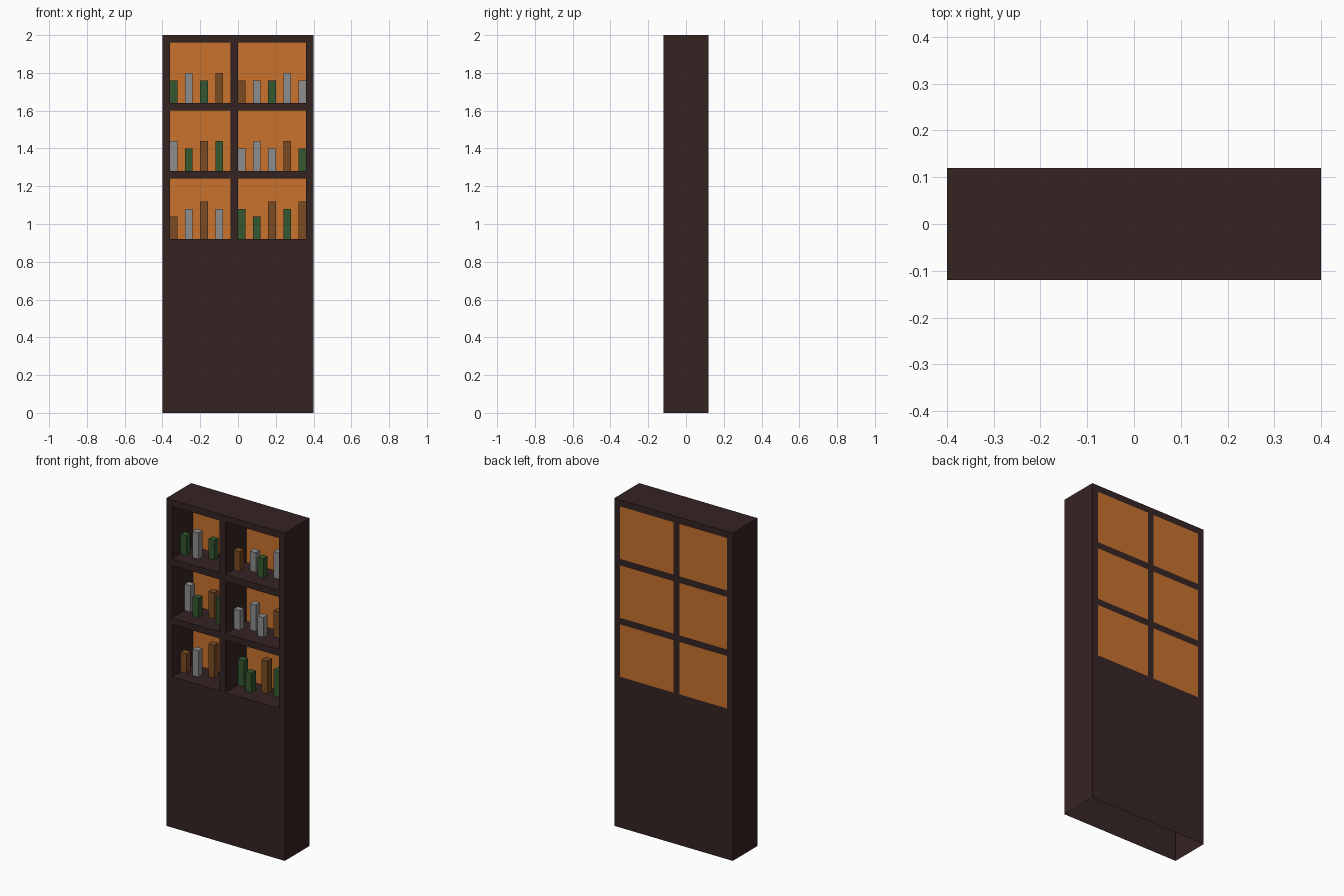
import bpy, bmesh

if "Cube" in bpy.data.objects:
    bpy.data.objects.remove(bpy.data.objects["Cube"])


def material(name, rgb):
    lin = [(c / 255 / 12.92) if c < 10 else ((c / 255 + 0.055) / 1.055) ** 2.4 for c in rgb]
    m = bpy.data.materials.new(name)
    m.diffuse_color = (*lin, 1)
    m.use_nodes = True
    m.node_tree.nodes["Principled BSDF"].inputs["Base Color"].default_value = m.diffuse_color
    return m


DARK = material("dark wood", (54, 36, 36))
ORANGE = material("orange back panel", (202, 115, 45))
BOOK_MATS = {
    "g": ("green", material("green cover", (51, 88, 48))),
    "s": ("grey", material("grey cover", (141, 141, 141))),
    "b": ("brown", material("brown cover", (123, 75, 35))),
}

X0, X1, Y0, Y1, TOP = -0.4, 0.4, -0.12, 0.12, 2.0
PANEL_Y = 0.08                                   # inner face of the back panels
COLS = [(-0.36, -0.04), (0.0, 0.36)]
ROWS = [(1.64, 1.96), (1.28, 1.60), (0.92, 1.24)]  # top row first


def finish(bm, name, mats):
    me = bpy.data.meshes.new(name)
    bm.to_mesh(me)
    bm.free()
    for m in mats:
        me.materials.append(m)
    ob = bpy.data.objects.new(name, me)
    bpy.context.collection.objects.link(ob)
    return ob


def quad(bm, pts, mat=0):
    bm.faces.new([bm.verts.new(p) for p in pts]).material_index = mat


def wall_y(bm, xa, xb, za, zb, y, front, mat=0):
    pts = [(xa, y, za), (xb, y, za), (xb, y, zb), (xa, y, zb)]
    quad(bm, pts if front else pts[::-1], mat)


# Cabinet shell: open underneath, front pierced by six compartments
bm = bmesh.new()
xs = [X0] + [v for c in COLS for v in c] + [X1]
zs = [0.0] + [v for r in reversed(ROWS) for v in r] + [TOP]
for i in range(len(xs) - 1):
    for k in range(len(zs) - 1):
        opening = i % 2 == 1 and k % 2 == 1
        cell = (xs[i], xs[i + 1], zs[k], zs[k + 1])
        wall_y(bm, *cell, Y1, False, 1 if opening else 0)
        if not opening:
            wall_y(bm, *cell, Y0, True)
quad(bm, [(X0, Y0, TOP), (X1, Y0, TOP), (X1, Y1, TOP), (X0, Y1, TOP)])
quad(bm, [(X1, Y0, 0), (X1, Y1, 0), (X1, Y1, TOP), (X1, Y0, TOP)])
quad(bm, [(X0, Y1, 0), (X0, Y0, 0), (X0, Y0, TOP), (X0, Y1, TOP)])

# Compartment linings with orange backs
for xa, xb in COLS:
    for za, zb in ROWS:
        wall_y(bm, xa, xb, za, zb, PANEL_Y, True, 1)
        quad(bm, [(xa, Y0, za), (xb, Y0, za), (xb, PANEL_Y, za), (xa, PANEL_Y, za)])
        quad(bm, [(xa, PANEL_Y, zb), (xb, PANEL_Y, zb), (xb, Y0, zb), (xa, Y0, zb)])
        quad(bm, [(xa, Y0, za), (xa, PANEL_Y, za), (xa, PANEL_Y, zb), (xa, Y0, zb)])
        quad(bm, [(xb, PANEL_Y, za), (xb, Y0, za), (xb, Y0, zb), (xb, PANEL_Y, zb)])
bmesh.ops.remove_doubles(bm, verts=bm.verts, dist=0.0001)
finish(bm, "bookcase_cabinet", [DARK, ORANGE])

# Books: colour, height and setback (both in 0.04 units) for each row and column
BOOKS = [
    ["g32 s42 g33 b43", "b32 s33 g32 s43 s32"],
    ["s43 g32 b43 g42", "s32 s43 s32 b43 g32"],
    ["b32 s42 b53 s43", "g43 g32 b53 g43 b53"],
]
U = 0.04
for (za, _), row in zip(ROWS, BOOKS):
    for (xa, _), shelf in zip(COLS, row):
        for n, code in enumerate(shelf.split()):
            colour, mat = BOOK_MATS[code[0]]
            h, back = int(code[1]) * U, int(code[2]) * U
            bm = bmesh.new()
            bmesh.ops.create_cube(bm, size=1)
            bmesh.ops.scale(bm, vec=(U, U, h), verts=bm.verts)
            ob = finish(bm, colour + "_book", [mat])
            ob.location = (xa + 2 * n * U + U / 2, Y0 + back + U / 2, za + h / 2)
